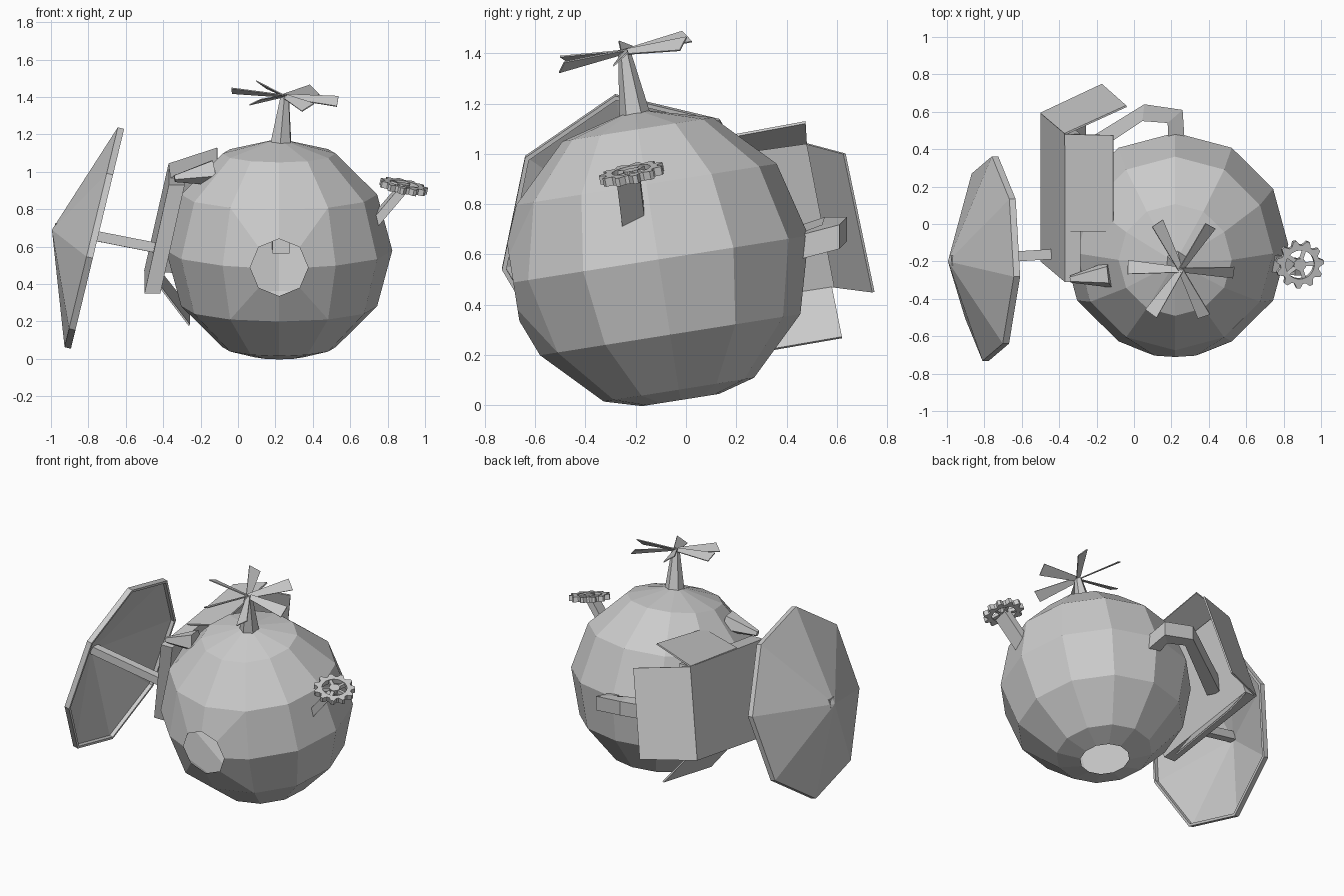
import bpy, bmesh
from math import sin, cos, pi, radians
from mathutils import Vector, Matrix

if "Cube" in bpy.data.objects:
    bpy.data.objects.remove(bpy.data.objects["Cube"])

V = Vector


def add(name, bm, solid=0.0, offset=0.0):
    bmesh.ops.recalc_face_normals(bm, faces=bm.faces[:])
    me = bpy.data.meshes.new(name)
    bm.to_mesh(me)
    bm.free()
    ob = bpy.data.objects.new(name, me)
    bpy.context.collection.objects.link(ob)
    if solid:
        m = ob.modifiers.new("thickness", 'SOLIDIFY')
        m.thickness, m.offset = solid, offset
    return ob


def mesh(name, verts, faces, solid=0.0, offset=0.0):
    bm = bmesh.new()
    vs = [bm.verts.new(v) for v in verts]
    for f in faces:
        bm.faces.new([vs[i] for i in f])
    return add(name, bm, solid, offset)


def frame(normal, centre):
    n = V(normal).normalized()
    x = V((1, 0, 0))
    x = (x - n * x.dot(n)).normalized()
    m = Matrix((x, n.cross(x), n)).transposed().to_4x4()
    m.translation = V(centre)
    return m


def rod(name, p, q, r0, r1, sides=4, squash=1.0, caps=True):
    p, q = V(p), V(q)
    bm = bmesh.new()
    bmesh.ops.create_cone(bm, cap_ends=caps, segments=sides, radius1=r0, radius2=r1,
                          depth=(q - p).length)
    rot = Matrix.Rotation(pi / sides, 4, 'Z')
    m = (q - p).to_track_quat('Z', 'Y').to_matrix().to_4x4()
    m.translation = (p + q) / 2
    bm.transform(m @ Matrix.Diagonal((squash, 1, 1, 1)) @ rot)
    return add(name, bm)


# Round body with an eight-sided front opening and a bottom opening
R = 0.605
bm = bmesh.new()
bmesh.ops.create_uvsphere(bm, u_segments=12, v_segments=6, radius=R)


def opening(target, hole_pts):
    v = min(bm.verts, key=lambda a: (a.co - V(target)).length)
    bmesh.ops.delete(bm, geom=[v], context='VERTS')
    rim = [e for e in bm.edges if e.is_boundary
           and all((w.co - V(target)).length < R * 0.8 for w in e.verts)]
    vs = [bm.verts.new(p) for p in hole_pts]
    ring = [bm.edges.new((vs[i - 1], vs[i])) for i in range(len(vs))]
    bmesh.ops.bridge_loops(bm, edges=rim + ring)


opening((0, -R, 0), [(0.155 * cos(i * pi / 4), -R * 0.965, 0.155 * sin(i * pi / 4)) for i in range(8)])
opening((0, 0, -R), [(0.155 * cos(i * pi / 6), 0.155 * sin(i * pi / 6), -R * 0.935) for i in range(12)])
bm.transform(Matrix.Translation((0.22, -0.11, 0.58)) @ Matrix.Rotation(radians(9), 4, 'X'))
add("round_body", bm)

# Propeller post, hub and six pitched blades
hub = V((0.25, -0.245, 1.405))
rod("propeller_post", (0.225, -0.195, 1.1), hub, 0.07, 0.025, 6)
fm = frame((0.09, -0.2, 1), hub)
verts, faces = [], []
for i in range(6):
    m = fm @ Matrix.Rotation(radians(-4 + 60 * i), 4, 'Z') @ Matrix.Rotation(radians(32), 4, 'X')
    k = len(verts)
    verts += [m @ V(p) for p in ((0, -0.015, 0), (0.285, -0.04, 0), (0.285, 0.04, 0), (0, 0.015, 0))]
    faces.append((k, k + 1, k + 2, k + 3))
mesh("propeller_blades", verts, faces, 0.006)

# Gear on a flat post
gm = frame((0.2, -0.2, 1), (0.885, -0.215, 0.92))
verts, faces = [], []
N = 44
for i in range(N):
    a = 2 * pi * i / N
    r = 0.13 if i % 4 < 2 else 0.106
    verts += [gm @ V((r * cos(a), r * sin(a), 0)), gm @ V((0.078 * cos(a), 0.078 * sin(a), 0))]
    j = (i + 1) % N
    faces.append((2 * i, 2 * j, 2 * j + 1, 2 * i + 1))
mesh("gear_ring", verts, faces, 0.034)
for i in range(5):
    a = 2 * pi * i / 5
    rod("gear_spoke", gm @ V((0, 0, 0)), gm @ V((0.085 * cos(a), 0.085 * sin(a), 0)), 0.016, 0.016)
rod("gear_hub", gm @ V((0, 0, -0.017)), gm @ V((0, 0, 0.017)), 0.034, 0.034, 10)
p, q = V((0.71, -0.205, 0.71)), V((0.88, -0.23, 0.91))
w, t = V((0, 0.045, 0.012)), V((0.018, 0, -0.015))
mesh("gear_post",
     [c + s * w + u * t for c in (p, q) for s, u in ((-1, -1), (1, -1), (1, 1), (-1, 1))],
     [(0, 1, 2, 3), (4, 5, 6, 7)] + [(i, (i + 1) % 4, (i + 1) % 4 + 4, i + 4) for i in range(4)])

# Eight-sided dish with a lip
axis, up = V((-0.97, 0, 0.235)), V((0.235, 0, 0.97))
c = V((-0.785, -0.185, 0.65))
verts = [V((-0.995, -0.2, 0.69))]
for lift in (0, 0.035):
    for i in range(8):
        a = radians(-10 + 45 * i)
        verts.append(c - axis * lift + V((0, 0.555 * sin(a), 0)) + up * 0.615 * cos(a))
faces = []
for i in range(8):
    j = (i + 1) % 8
    faces += [(0, 1 + i, 1 + j), (1 + i, 9 + i, 9 + j, 1 + j)]
mesh("dish", verts, faces, 0.018, -1)
rod("dish_rod", (-0.98, -0.195, 0.70), (-0.42, -0.16, 0.59), 0.038, 0.038)

# Thick side slab
back_low, back_top = V((-0.5, 0.59, 0.47)), V((-0.37, 0.48, 1.04))
front_top, front_low = V((-0.37, -0.31, 0.93)), V((-0.5, -0.2, 0.35))
o = V((0.085, 0, 0))
quad = [back_low, back_top, front_top, front_low]
mesh("side_slab", quad + [v + o for v in quad],
     [(0, 1, 2, 3), (4, 5, 6, 7)] + [(i, (i + 1) % 4, (i + 1) % 4 + 4, i + 4) for i in range(4)])

# Folded flaps along the slab
mesh("back_flap", [back_low, back_top, (-0.04, 0.63, 1.0), (-0.17, 0.745, 0.45)], [(0, 1, 2, 3)], 0.01)
mesh("top_flap", [back_top, (-0.11, 0.475, 1.125), (-0.11, -0.04, 1.03), (-0.36, -0.04, 0.965)],
     [(0, 1, 2, 3)], 0.01)
mesh("bottom_flap", [(-0.42, 0.58, 0.47), (-0.26, 0.62, 0.27), (-0.26, 0.10, 0.18), (-0.42, 0.06, 0.39)],
     [(0, 1, 2, 3)], 0.01)

# Bent arm joining slab and body
path = [V(p) for p in ((0.23, 0.38, 0.61), (0.22, 0.575, 0.67), (0.05, 0.595, 0.70), (-0.38, 0.32, 0.61))]
side = [V(s) for s in ((0.045, 0.0, 0), (0.04, 0.035, 0), (0.005, 0.045, 0), (-0.02, 0.04, 0))]
verts, faces = [], [(0, 1, 2, 3), (12, 13, 14, 15)]
for p, s in zip(path, side):
    h = V((0, 0, 0.048))
    verts += [p - s - h, p + s - h, p + s + h, p - s + h]
for k in range(0, 12, 4):
    faces += [(k + i, k + (i + 1) % 4, k + 4 + (i + 1) % 4, k + 4 + i) for i in range(4)]
mesh("rear_arm", verts, faces)

# Flared connector near the front of the slab
rod("front_connector", (-0.34, -0.295, 0.965), (-0.13, -0.27, 1.0), 0.02, 0.075, 5)
